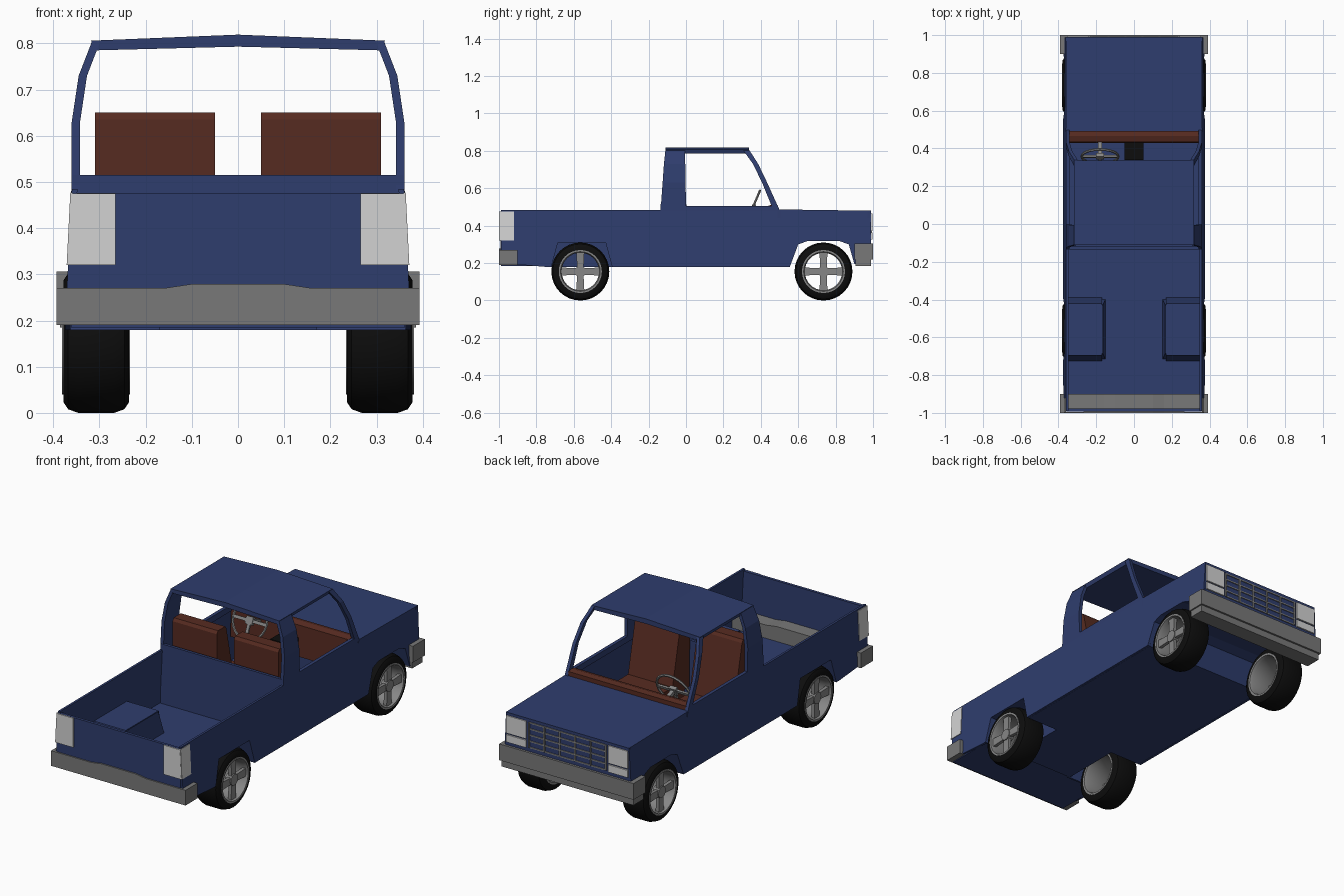
import bpy, bmesh, math
from mathutils import Vector, Matrix

if "Cube" in bpy.data.objects:
    bpy.data.objects.remove(bpy.data.objects["Cube"])


def material(name, r, g, b):
    m = bpy.data.materials.new(name)
    m.diffuse_color = (r, g, b, 1)
    m.use_nodes = True
    m.node_tree.nodes["Principled BSDF"].inputs["Base Color"].default_value = m.diffuse_color
    return m


BLUE = material("navy paint", 0.028, 0.047, 0.155)
BROWN = material("brown leather", 0.095, 0.024, 0.015)
GREY = material("bumper grey", 0.19, 0.19, 0.19)
RIM = material("rim grey", 0.24, 0.24, 0.24)
LAMP = material("lamp white", 0.65, 0.65, 0.65)
BLACK = material("black rubber", 0.004, 0.004, 0.004)


def solid(name, parts, mat, mirror=False, loop=False, smooth=False):
    """Each part is a list of rings (equal point counts) bridged into a solid."""
    bm = bmesh.new()
    for s in ((1, -1) if mirror else (1,)):
        for rings in parts:
            vs = [[bm.verts.new((p[0] * s, p[1], p[2])) for p in r] for r in rings]
            n, k = len(vs[0]), len(vs)
            for i in range(k if loop else k - 1):
                a, b = vs[i], vs[(i + 1) % k]
                for j in range(n):
                    bm.faces.new((a[j], a[(j + 1) % n], b[(j + 1) % n], b[j]))
            if not loop:
                bm.faces.new(vs[0])
                bm.faces.new(vs[-1])
    bmesh.ops.recalc_face_normals(bm, faces=bm.faces)
    me = bpy.data.meshes.new(name)
    bm.to_mesh(me)
    bm.free()
    me.materials.append(mat)
    ob = bpy.data.objects.new(name, me)
    bpy.context.collection.objects.link(ob)
    if smooth:
        bpy.ops.object.select_all(action='DESELECT')
        ob.select_set(True)
        bpy.context.view_layer.objects.active = ob
        bpy.ops.object.shade_smooth_by_angle(angle=math.radians(35))
    return ob


def box(x0, x1, y0, y1, z0, z1):
    return [[(x, y0, z0), (x, y1, z0), (x, y1, z1), (x, y0, z1)] for x in (x0, x1)]


def prism_x(pts, x0, x1):
    return [[(x, y, z) for y, z in pts] for x in (x0, x1)]


def prism_y(pts, y0, y1):
    return [[(x, y, z) for x, z in pts] for y in (y0, y1)]


def side_x(z):
    return 0.375 - (z - 0.18) * 0.05


def side_panel(pts, out=0.0, thick=0.012):
    return [[(side_x(z) + o, y, z) for y, z in pts] for o in (out, out - thick)]


def band(pts, t):
    """Open arch outline thickened inwards (downwards)."""
    cy = sum(p[0] for p in pts) / len(pts)
    inner = [(y + (t if y < cy else -t), z - (t if z > 0.25 else 0)) for y, z in pts]
    return pts + inner[::-1]


# Body sides with wheel arches
rear_arch = [(-0.72, 0.18), (-0.685, 0.31), (-0.43, 0.31), (-0.395, 0.18)]
front_arch = [(0.555, 0.18), (0.6, 0.3), (0.65, 0.318), (0.82, 0.318), (0.87, 0.3), (0.9, 0.195)]
outline = [(-0.99, 0.2), (-0.75, 0.18)] + rear_arch + front_arch + [(0.985, 0.195), (0.99, 0.48), (0.5, 0.485), (-0.99, 0.485)]
solid("body_side", [side_panel(outline)], BLUE, mirror=True)

# Floor, hood, bulkheads, tailgate and nose
X = 0.362
solid("floor", [box(-X, X, -0.395, 0.555, 0.18, 0.2), box(-X, X, -0.99, -0.72, 0.185, 0.2),
                box(-0.17, 0.17, -0.72, -0.395, 0.18, 0.2)], BLUE)
solid("hood", [[[(x, 0.495, 0.47), (x, 0.99, 0.465), (x, 0.99, 0.48), (x, 0.495, 0.487)] for x in (-0.36, 0.36)]], BLUE)
solid("nose_panel", [box(-X, X, 0.97, 0.988, 0.195, 0.475), box(-X, X, 0.9, 0.985, 0.195, 0.205)], BLUE)
solid("firewall", [box(-X, X, 0.49, 0.505, 0.19, 0.48)], BLUE)
solid("cab_back_wall", [box(-0.358, 0.358, -0.135, -0.12, 0.19, 0.515)], BLUE)
solid("tailgate", [box(-0.36, 0.36, -0.993, -0.978, 0.19, 0.476)], BLUE)

# Wheel housings
solid("front_wheel_housing", [prism_x(band(front_arch, -0.008), -X, X)], BLUE)
solid("bed_wheel_well", [prism_x(band(rear_arch, -0.01), 0.365, 0.17),
                         [[(0.18, y, z) for y, z in rear_arch],
                          [(0.165 if z > 0.25 else 0.15, y, z + (0.01 if z > 0.25 else 0)) for y, z in rear_arch]]],
      BLUE, mirror=True)

# Cab pillars, lofted through height levels: z, x, rear y, B front y, A rear y, A front y
levels = [(0.48, 0.36, -0.136, 0.0, 0.468, 0.502), (0.63, 0.36, -0.125, -0.002, 0.407, 0.434),
          (0.73, 0.345, -0.118, -0.004, 0.358, 0.386), (0.805, 0.316, -0.11, -0.006, 0.305, 0.338)]


def pillar(i, j):
    return [[(l[1], l[i], l[0]), (l[1], l[j], l[0]), (l[1] - 0.018, l[j], l[0]), (l[1] - 0.018, l[i], l[0])] for l in levels]


solid("rear_pillar", [pillar(2, 3)], BLUE, mirror=True)
solid("windshield_pillar", [pillar(4, 5)], BLUE, mirror=True)
solid("window_sill", [box(0.342, 0.36, -0.13, 0.475, 0.475, 0.506)], BLUE, mirror=True)

# Roof with a slight crown
roof = [(-0.318, 0.806), (0, 0.819), (0.318, 0.806), (0.31, 0.785), (0, 0.793), (-0.31, 0.785)]
solid("roof", [prism_y(roof, -0.11, 0.337)], BLUE)

# Seats, dashboard, console
backrest = [(-0.02, 0.28), (0.05, 0.29), (-0.025, 0.635), (-0.035, 0.65), (-0.095, 0.65), (-0.105, 0.635), (-0.1, 0.28)]
solid("seat", [prism_x(backrest, 0.05, 0.31), box(0.05, 0.31, -0.06, 0.23, 0.2, 0.33)], BROWN, mirror=True)
dash = [(0.43, 0.34), (0.49, 0.34), (0.492, 0.508), (0.465, 0.514), (0.435, 0.505)]
solid("dashboard", [prism_x(dash, -0.345, 0.345)], BROWN)
solid("centre_console", [box(-0.05, 0.05, 0.34, 0.432, 0.2, 0.44)], BLACK)

# Bumpers
rear_b = [(-0.393, 0.19), (0.393, 0.19), (0.393, 0.27), (0.16, 0.27), (0.1, 0.279), (-0.1, 0.279), (-0.16, 0.27), (-0.393, 0.27)]
solid("rear_bumper", [prism_y(rear_b, -1.0, -0.9)], GREY)
solid("front_bumper", [box(-0.393, 0.393, 0.9, 1.0, 0.22, 0.306), box(-0.385, 0.385, 0.905, 0.99, 0.185, 0.22)], GREY)

# Lamps
lamp_side = [(-0.998, 0.32), (-0.92, 0.32), (-0.92, 0.477), (-0.998, 0.477)]
tail = [(0.265, 0.32), (side_x(0.32), 0.32), (side_x(0.475), 0.475), (0.265, 0.475)]
solid("tail_lamp", [prism_y(tail, -0.999, -0.992), side_panel(lamp_side, 0.003, 0.005)], LAMP, mirror=True)
solid("headlamp", [box(0.24, 0.355, 0.985, 0.996, 0.372, 0.465), box(0.24, 0.355, 0.985, 0.996, 0.325, 0.364)],
      LAMP, mirror=True)

# Grille bars
bars = [box(x - 0.004, x + 0.004, 0.985, 0.995, 0.328, 0.462) for x in [-0.225 + 0.09 * i for i in range(6)]]
bars += [box(-0.225, 0.225, 0.985, 0.993, z - 0.003, z + 0.003) for z in [0.33 + 0.0325 * i for i in range(5)]]
solid("grille", bars, RIM)


# Wheels
def lathe(profile, n=32):
    """Closed (x, radius) profile revolved about the x axis."""
    return [[(x, r * math.cos(2 * math.pi * i / n), r * math.sin(2 * math.pi * i / n)) for x, r in profile] for i in range(n)]


def place(rings, y):
    return [[(p[0], p[1] + y, p[2] + 0.155) for p in r] for r in rings]


def spoke(angle):
    rot = Matrix.Rotation(angle, 3, 'X')
    ring = [(-0.017, 0.015), (0.017, 0.015), (0.022, 0.112), (-0.022, 0.112)]
    return [[tuple(rot @ Vector((x, a, b))) for a, b in ring] for x in (0.352, 0.37)]


tire = [(0.236, 0.112), (0.236, 0.132), (0.246, 0.147), (0.268, 0.155), (0.346, 0.155),
        (0.368, 0.147), (0.378, 0.132), (0.378, 0.112)]
rim = [(0.234, 0.115), (0.234, 0.105), (0.25, 0.1), (0.36, 0.1), (0.381, 0.106), (0.381, 0.115)]
for label, y in (("rear", -0.565), ("front", 0.735)):
    solid(label + "_tire", [place(lathe(tire), y)], BLACK, True, True, True)
    solid(label + "_rim", [place(lathe(rim), y)], RIM, True, True, True)
    solid(label + "_spokes", [place(spoke(i * math.pi / 2), y) for i in range(4)], RIM, True)
    hub = [[(x, 0.03 * math.cos(i * math.pi / 8), 0.03 * math.sin(i * math.pi / 8)) for i in range(16)] for x in (0.34, 0.375)]
    solid(label + "_hub", [place(hub, y)], RIM, True)

# Steering wheel: ring, spokes and column, tilted
tilt = Matrix.Translation((-0.18, 0.357, 0.497)) @ Matrix.Rotation(math.radians(67), 4, 'X')
ring = [[((0.097 + 0.007 * math.cos(b)) * math.cos(a), (0.097 + 0.007 * math.cos(b)) * math.sin(a), 0.007 * math.sin(b))
         for b in [math.pi / 3 * j for j in range(6)]] for a in [math.pi / 12 * i for i in range(24)]]
solid("steering_ring", [ring], RIM, loop=True, smooth=True).matrix_world = tilt
solid("steering_spokes", [box(-0.095, 0.095, -0.008, 0.008, -0.005, 0.005), box(-0.008, 0.008, -0.095, 0, -0.005, 0.005),
                          box(-0.02, 0.02, -0.02, 0.02, -0.012, 0.008),
                          box(-0.01, 0.01, -0.01, 0.01, -0.1, 0)], RIM).matrix_world = tilt
